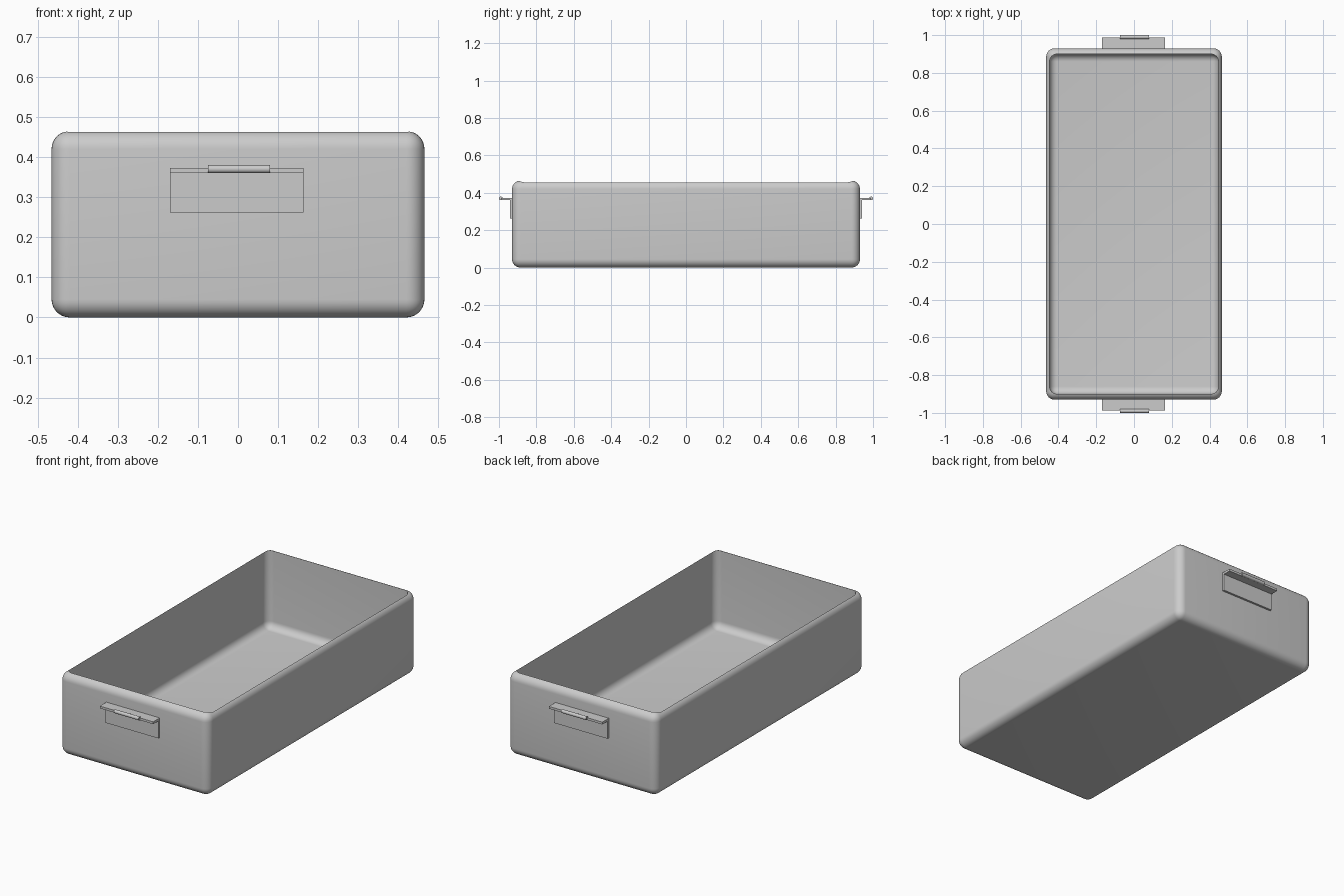
import bpy, bmesh, math
from mathutils import Matrix, Vector

if "Cube" in bpy.data.objects:
    bpy.data.objects.remove(bpy.data.objects["Cube"])


def box(name, lo, hi, radius=0.0, segments=8):
    """Box between two corners, optionally with rounded edges."""
    lo, hi = Vector(lo), Vector(hi)
    bm = bmesh.new()
    bmesh.ops.create_cube(bm, size=1)
    bmesh.ops.scale(bm, vec=hi - lo, verts=bm.verts)
    bmesh.ops.translate(bm, vec=(lo + hi) / 2, verts=bm.verts)
    if radius:
        bmesh.ops.bevel(bm, geom=bm.edges[:], offset=radius, segments=segments,
                        profile=0.5, affect='EDGES')
    return to_object(name, bm)


def to_object(name, bm):
    bmesh.ops.recalc_face_normals(bm, faces=bm.faces)
    mesh = bpy.data.meshes.new(name)
    bm.to_mesh(mesh)
    bm.free()
    ob = bpy.data.objects.new(name, mesh)
    bpy.context.collection.objects.link(ob)
    return ob


def smooth(ob):
    bpy.ops.object.select_all(action='DESELECT')
    ob.select_set(True)
    bpy.context.view_layer.objects.active = ob
    bpy.ops.object.shade_smooth_by_angle(angle=math.radians(35))


# Tray: rounded block hollowed by a smaller rounded block
tray = box("tray", (-0.465, -0.93, 0), (0.465, 0.93, 0.465), 0.045)
cutter = box("cavity_cutter", (-0.447, -0.90, 0.025), (0.447, 0.90, 0.70), 0.04)
cutter.hide_render = True
cut = tray.modifiers.new("hollow", 'BOOLEAN')
cut.operation = 'DIFFERENCE'
cut.solver = 'EXACT'
cut.object = cutter
bpy.context.view_layer.objects.active = tray
bpy.ops.object.modifier_apply(modifier=cut.name)
bpy.data.objects.remove(cutter)
smooth(tray)

# Handles: mounting plate, finger ledge and rounded lip at each end
for side, s in (("front", -1), ("back", 1)):
    def span(a, b):
        return sorted((s * a, s * b))

    y0, y1 = span(0.925, 0.942)
    box(side + "_handle_plate", (-0.17, y0, 0.262), (0.163, y1, 0.373))
    y0, y1 = span(0.935, 0.988)
    box(side + "_handle_ledge", (-0.17, y0, 0.36), (0.163, y1, 0.373))

    bm = bmesh.new()
    bmesh.ops.create_cone(bm, cap_ends=True, segments=20, radius1=0.01,
                          radius2=0.01, depth=0.155,
                          matrix=Matrix.Translation((0.0025, s * 0.99, 0.37))
                          @ Matrix.Rotation(math.pi / 2, 4, 'Y'))
    smooth(to_object(side + "_handle_lip", bm))
